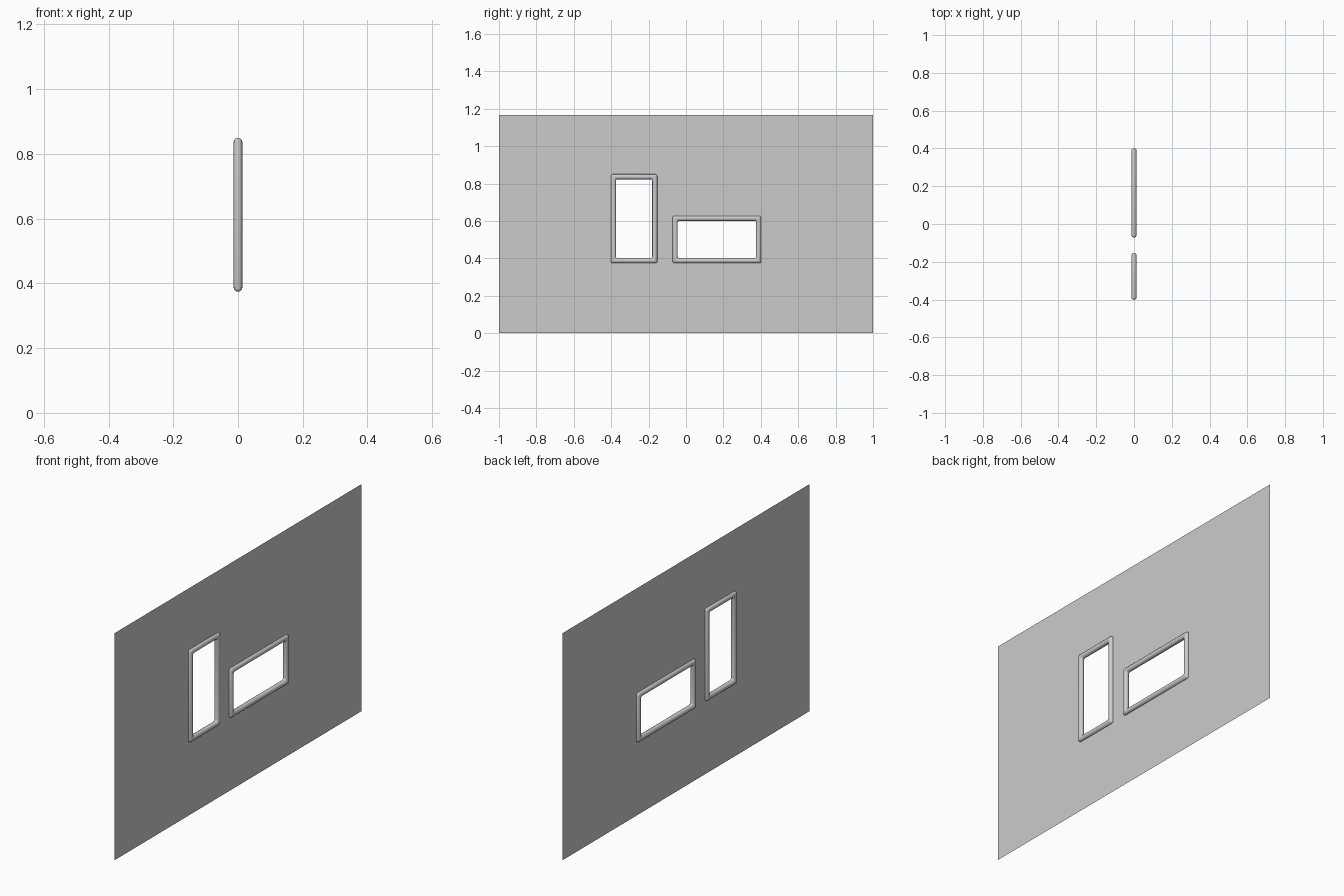
import bpy, bmesh
from math import sin, cos, pi

if "Cube" in bpy.data.objects:
    bpy.data.objects.remove(bpy.data.objects["Cube"])

HEIGHT = 1.165
R = 0.0135           # half thickness of the frame moulding
SIDES = 16           # sides of the round moulding

# centre lines of the two frames: y0, y1, z0, z1
TALL = (-0.388, -0.167, 0.388, 0.836)
WIDE = (-0.058, 0.388, 0.388, 0.614)


def finish(bm, name):
    bmesh.ops.recalc_face_normals(bm, faces=bm.faces)
    me = bpy.data.meshes.new(name)
    bm.to_mesh(me)
    bm.free()
    ob = bpy.data.objects.new(name, me)
    bpy.context.collection.objects.link(ob)
    return ob


def rounded_rect(y0, y1, z0, z1, c, n=3):
    pts = []
    corners = [(y1 - c, z1 - c), (y0 + c, z1 - c), (y0 + c, z0 + c), (y1 - c, z0 + c)]
    for k, (cy, cz) in enumerate(corners):
        for i in range(n + 1):
            a = pi / 2 * (k + i / n)
            pts.append((cy + c * cos(a), cz + c * sin(a)))
    return pts


def window_frame(name, rect):
    # round moulding: loops around the opening, offset along a circle
    y0, y1, z0, z1 = rect
    bm = bmesh.new()
    loops = []
    for s in range(SIDES):
        a = 2 * pi * s / SIDES
        d, x = R * cos(a), R * sin(a)
        pts = rounded_rect(y0 - d, y1 + d, z0 - d, z1 + d, 0.009)
        loops.append([bm.verts.new((x, y, z)) for y, z in pts])
    n = len(loops[0])
    for s in range(SIDES):
        p, q = loops[s], loops[(s + 1) % SIDES]
        for i in range(n):
            j = (i + 1) % n
            bm.faces.new((p[i], p[j], q[j], q[i]))
    ob = finish(bm, name)
    bpy.ops.object.select_all(action='DESELECT')
    bpy.context.view_layer.objects.active = ob
    ob.select_set(True)
    bpy.ops.object.shade_smooth_by_angle()


# wall: single thin sheet with two rectangular openings
ys = [-1, TALL[0], TALL[1], WIDE[0], WIDE[1], 1]
zs = [0, TALL[2], WIDE[3], TALL[3], HEIGHT]
openings = {(1, 1), (1, 2), (3, 1)}
bm = bmesh.new()
grid = [[bm.verts.new((0, y, z)) for z in zs] for y in ys]
for i in range(len(ys) - 1):
    for j in range(len(zs) - 1):
        if (i, j) not in openings:
            bm.faces.new((grid[i][j], grid[i + 1][j], grid[i + 1][j + 1], grid[i][j + 1]))
finish(bm, "wall")

# mouldings around the openings
window_frame("tall_window_frame", TALL)
window_frame("wide_window_frame", WIDE)
